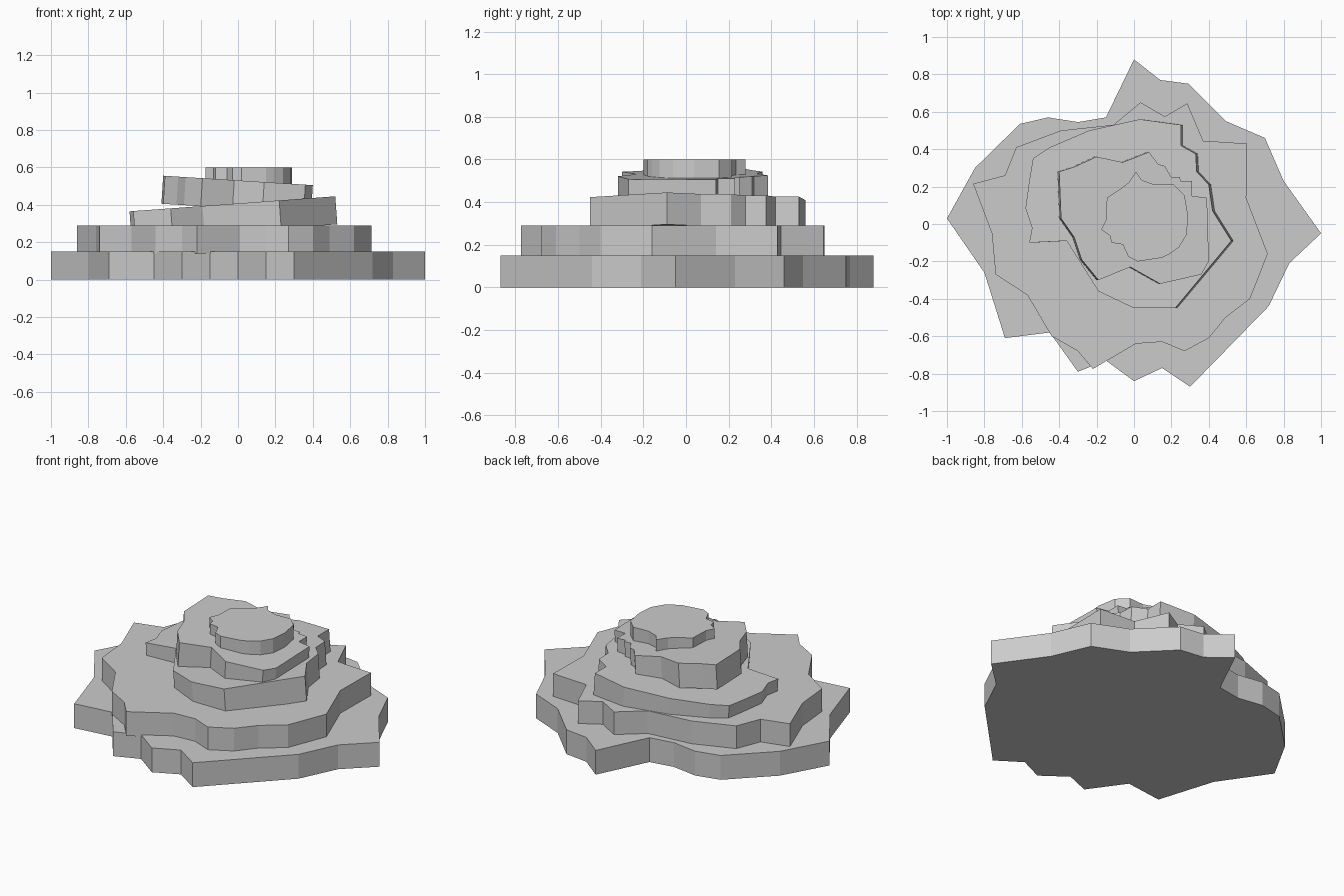
import bpy
import bmesh
from mathutils import Vector

default_cube = bpy.data.objects.get("Cube")
if default_cube:
    bpy.data.objects.remove(default_cube, do_unlink=True)

# One plain stone colour
stone = bpy.data.materials.new("stone_grey")
stone.use_nodes = True
colour = (0.6, 0.6, 0.6, 1)
stone.diffuse_color = colour
stone.node_tree.nodes["Principled BSDF"].inputs["Base Color"].default_value = colour


def add_slab(name, outline, top, thickness, slope=0):
    """Extrude a ragged top outline down along the normal of its tilted plane."""
    mesh = bpy.data.meshes.new(name)
    bm = bmesh.new()
    corners = [bm.verts.new((x, y, top + slope * x)) for x, y in outline]
    top_face = bm.faces.new(corners)
    extruded = bmesh.ops.extrude_face_region(bm, geom=[top_face], use_keep_orig=True)
    lower = [item for item in extruded["geom"] if isinstance(item, bmesh.types.BMVert)]
    normal = Vector((-slope, 0, 1)).normalized()
    bmesh.ops.translate(bm, verts=lower, vec=-thickness * normal)
    bmesh.ops.recalc_face_normals(bm, faces=bm.faces[:])
    bm.to_mesh(mesh)
    bm.free()
    mesh.materials.append(stone)
    slab = bpy.data.objects.new(name, mesh)
    bpy.context.collection.objects.link(slab)
    return slab


# Wide flat base slab
base_outline = [
    (1, -.05), (.8, .23), (.7, .46), (.49, .55), (.29, .75), (.14, .77),
    (0, .88), (-.15, .57), (-.3, .545), (-.46, .57), (-.61, .535),
    (-.85, .3), (-1, .03), (-.8, -.26), (-.69, -.61), (-.45, -.58),
    (-.3, -.79), (-.15, -.73), (0, -.84), (.15, -.77), (.3, -.87),
    (.72, -.44), (.83, -.21),
]
add_slab("base_slab", base_outline, top=.15, thickness=.15)

# Second flat slab
second_outline = [
    (.605, .43), (.6, .14), (.715, -.16), (.62, -.4), (.49, -.5),
    (.4, -.61), (.27, -.68), (.15, -.63), (.01, -.64), (-.22, -.775),
    (-.3, -.68), (-.44, -.6), (-.57, -.38), (-.74, -.27), (-.76, -.05),
    (-.86, .215), (-.69, .26), (-.63, .41), (-.39, .5), (-.11, .53),
    (.035, .65), (.165, .575), (.285, .645), (.37, .445),
]
add_slab("second_slab", second_outline, top=.29, thickness=.15)

# Middle slab, rising to the left
middle_outline = [
    (.25, .53), (.25, .42), (.33, .375), (.335, .28), (.4, .21),
    (.42, .07), (.52, -.09), (.22, -.45), (0, -.45), (-.19, -.36),
    (-.36, -.09), (-.56, -.1), (-.545, -.02), (-.58, .085), (-.56, .23),
    (-.54, .35), (-.45, .41), (-.24, .5), (.03, .56),
]
add_slab("middle_slab", middle_outline, top=.407, thickness=.15, slope=.073)

# Fourth slab, rising to the right
upper_outline = [
    (.08, .385), (.13, .32), (.165, .31), (.2, .25), (.245, .25),
    (.25, .23), (.31, .23), (.31, .15), (.39, .14), (.4, -.2),
    (.36, -.27), (.14, -.32), (-.02, -.23), (-.19, -.3), (-.28, -.19),
    (-.32, -.07), (-.39, .03), (-.4, .28), (-.32, .305), (-.2, .36),
    (-.06, .33),
]
add_slab("upper_slab", upper_outline, top=.53, thickness=.15, slope=-.063)

# Small flat cap
cap_outline = [
    (.01, .28), (.04, .235), (.11, .21), (.21, .215), (.27, .155),
    (.29, .04), (.28, -.06), (.24, -.125), (.19, -.16), (.15, -.18),
    (.02, -.2), (-.03, -.175), (-.06, -.11), (-.12, -.1), (-.13, -.06),
    (-.175, -.03), (-.15, .02), (-.145, .14), (-.07, .19), (-.03, .22),
]
add_slab("cap_slab", cap_outline, top=.6, thickness=.1)
